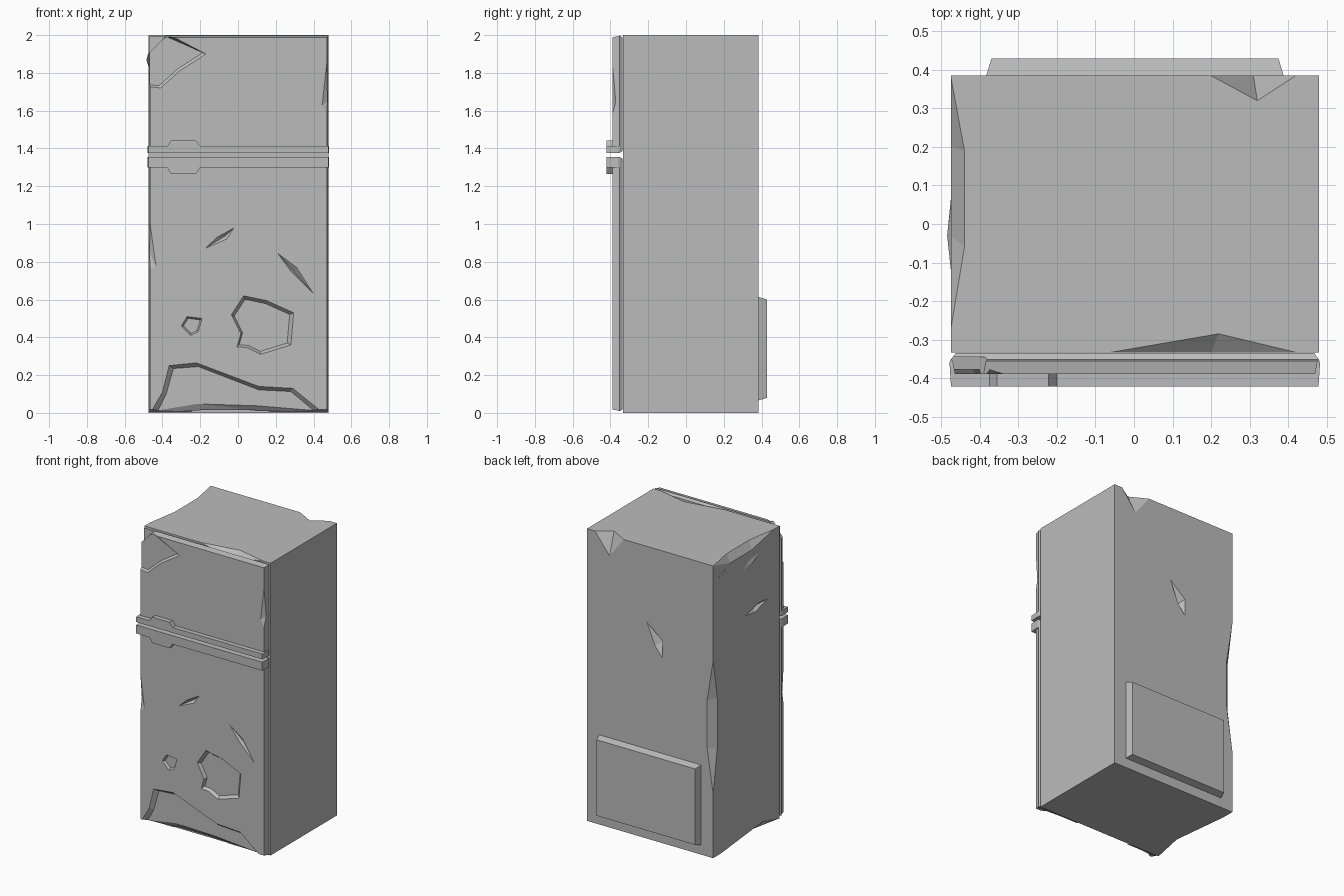
import bpy
import bmesh

default_cube = bpy.data.objects.get("Cube")
if default_cube:
    bpy.data.objects.remove(default_cube, do_unlink=True)

grey = bpy.data.materials.new("worn grey metal")
grey.use_nodes = True
grey.diffuse_color = (0.5, 0.5, 0.5, 1)
grey.node_tree.nodes["Principled BSDF"].inputs["Base Color"].default_value = (0.5, 0.5, 0.5, 1)


def finish(bm, name):
    """Turn a bmesh into a grey object."""
    bmesh.ops.recalc_face_normals(bm, faces=bm.faces)
    mesh = bpy.data.meshes.new(name)
    bm.to_mesh(mesh)
    bm.free()
    mesh.materials.append(grey)
    obj = bpy.data.objects.new(name, mesh)
    bpy.context.scene.collection.objects.link(obj)
    return obj


def hull(name, points):
    """Convex solid around a few points."""
    bm = bmesh.new()
    for p in points:
        bm.verts.new(p)
    result = bmesh.ops.convex_hull(bm, input=bm.verts)
    loose = [g for g in result["geom_interior"] if isinstance(g, bmesh.types.BMVert)]
    bmesh.ops.delete(bm, geom=loose, context="VERTS")
    return finish(bm, name)


def loft(name, rings):
    """Closed solid through rings, each a (y, outline in x and z) pair."""
    bm = bmesh.new()
    loops = [[bm.verts.new((x, y, z)) for x, z in outline] for y, outline in rings]
    for a, b in zip(loops, loops[1:]):
        for i in range(len(a)):
            j = (i + 1) % len(a)
            bm.faces.new((a[i], a[j], b[j], b[i]))
    bm.faces.new(loops[0])
    bm.faces.new(loops[-1])
    return finish(bm, name)


def rect(left, right, bottom, top, inset=0):
    return [(left + inset, bottom + inset), (right - inset, bottom + inset),
            (right - inset, top - inset), (left + inset, top - inset)]


def shrink(outline, factor):
    cx = sum(p[0] for p in outline) / len(outline)
    cz = sum(p[1] for p in outline) / len(outline)
    return [(cx + (x - cx) * factor, cz + (z - cz) * factor) for x, z in outline]


def crater(outer, inner, depth):
    return loft("crater_cutter", [(FACE - 0.1, outer), (FACE, outer), (FACE + depth, inner)])


def slit(outline, deepest):
    """Kite-shaped dent in a door front; the last point gives its depth."""
    points = [(x, FACE, z) for x, z in outline]
    x, z = outline[0]
    mid = shrink(outline, 0)[0]
    return hull("slit_cutter", points + [deepest, (mid[0], FACE - 0.3, mid[1])])


def carve(obj, cutters):
    """Subtract the cutters for good and remove them."""
    for cutter in cutters:
        cutter.hide_render = True
        mod = obj.modifiers.new("dent", "BOOLEAN")
        mod.operation = "DIFFERENCE"
        mod.solver = "EXACT"
        mod.object = cutter
    bpy.context.view_layer.update()
    graph = bpy.context.evaluated_depsgraph_get()
    carved = bpy.data.meshes.new_from_object(obj.evaluated_get(graph))
    obj.modifiers.clear()
    obj.data = carved
    for cutter in cutters:
        bpy.data.objects.remove(cutter, do_unlink=True)


LEFT, RIGHT = -.475, .48
FRONT, BACK, TOP = -.333, .385, 2
FACE = -.39

# Cabinet
cabinet = loft("cabinet", [(FRONT, rect(LEFT, RIGHT, 0, TOP)), (BACK, rect(LEFT, RIGHT, 0, TOP))])
carve(cabinet, [
    # notch in the rear top edge
    hull("rear_notch", [(.42, BACK, TOP), (.2, BACK, TOP), (.32, .32, TOP),
                        (.31, BACK, 1.86), (.31, BACK + .2, TOP + .2)]),
    # dip in the front top edge
    hull("front_dip", [(-.06, FRONT, TOP), (.42, FRONT, TOP), (.22, -.285, TOP),
                       (.2, FRONT, 1.96), (.2, FRONT - .2, TOP + .2)]),
    # crushed top edge on one side
    hull("side_crush", [(LEFT, .38, TOP), (-.44, .19, TOP), (-.44, -.06, TOP), (LEFT, -.27, TOP),
                        (LEFT, .2, 1.95), (LEFT, -.03, 1.95), (LEFT - .2, .05, TOP + .2)]),
    # chipped rear corner
    hull("corner_chip", [(LEFT, BACK, 1.35), (LEFT, BACK, .44), (-.43, BACK, 1.07), (-.43, BACK, .74),
                         (LEFT, .34, 1.08), (LEFT, .34, .74), (LEFT - .2, BACK + .2, .9)]),
    # gouge in the back
    hull("back_gouge", [(.025, BACK, 1.48), (-.09, BACK, 1.385), (-.09, BACK, 1.27), (-.035, BACK, 1.335),
                        (-.065, .345, 1.36), (-.05, BACK + .3, 1.37)]),
    # bent bottom edge
    hull("bottom_bend", [(LEFT, .3, 0), (LEFT, -.32, 0), (LEFT, -.15, .045), (LEFT, .05, .025),
                         (-.43, -.1, 0), (LEFT - .2, -.05, -.2)]),
    # slit in the side
    hull("side_slit", [(LEFT, .03, 1.525), (LEFT, -.2, 1.55), (LEFT, -.1, 1.56), (LEFT, -.07, 1.51),
                       (-.45, -.08, 1.54), (LEFT - .3, -.08, 1.54)]),
    # small nick in the side
    hull("side_nick", [(LEFT, .33, 1.9), (LEFT, .25, 1.93), (LEFT, .29, 1.9),
                       (-.46, .29, 1.915), (LEFT - .3, .29, 1.91)]),
])

# Torn metal on the side
hull("side_flap", [(-.47, .118, 1.82), (-.47, .08, 1.86), (-.47, -.01, 1.9), (-.47, -.17, 1.92),
                   (-.47, -.03, 1.83), (-.485, -.03, 1.87)])

# Rear cover
loft("rear_cover", [(BACK - .005, rect(-.385, .39, .065, .615)),
                    (.43, rect(-.385, .39, .065, .615, .015))])


def door(name, bottom, top):
    """Slab with narrow bevels at the back and front."""
    return loft(name, [(y, rect(LEFT, RIGHT, bottom, top, inset)) for y, inset in
                       ((FRONT - .002, .012), (-.352, 0), (-.358, .004), (FACE, .01))])


# Freezer door with crumpled corner
freezer_door = door("freezer_door", 1.376, 1.998)
crease = [(-.49, 1.73), (-.41, 1.72), (-.31, 1.81), (-.17, 1.9)]
carve(freezer_door, [
    hull("corner_cut", [(x, y, z) for y in (FACE - .1, -.345)
                        for x, z in ((-.5, 1.88), (-.455, 1.92), (-.36, 2.02), (-.5, 2.02))]),
    loft("crease_cutter", [
        (FACE - .1, crease + [(-.36, 2.0), (-.49, 1.92)]),
        (FACE, crease + [(-.36, 2.0), (-.49, 1.92)]),
        (FACE + .012, [(x - .008, z + .012) for x, z in crease] + [(-.375, 1.99), (-.49, 1.93)])]),
    hull("edge_dent", [(.47, FACE, 1.85), (.47, FACE, 1.58), (.445, FACE, 1.63), (.476, -.37, 1.65),
                       (.53, FACE - .1, 1.7)]),
])

# Main door with craters, slits and a crushed bottom
main_door = door("main_door", .008, 1.356)
big = [(.03, .62), (-.035, .52), (.015, .42), (-.005, .35), (.05, .345), (.12, .31),
       (.28, .36), (.295, .53), (.15, .595)]
small = [(-.27, .51), (-.3, .46), (-.25, .41), (-.21, .43), (-.19, .5)]
crush = [(-.475, -.02), (-.4, .11), (-.365, .25), (-.22, .265), (.11, .14), (.29, .13), (.475, -.02)]
crush_floor = [(-.44, -.02), (-.38, .1), (-.342, .235), (-.21, .245), (.11, .122), (.28, .113), (.44, -.02)]
carve(main_door, [
    crater(big, shrink(big, .89), .022),
    crater(small, shrink(small, .8), .015),
    crater(crush, crush_floor, .024),
    hull("bottom_curl", [(-.46, -.368, .01), (.46, -.368, .01), (-.22, -.368, .05), (.1, -.368, .04),
                         (-.2, -.342, .012), (.1, -.342, .012), (0, -.5, -.1)]),
    slit([(-.175, .87), (-.11, .93), (-.02, .98), (-.06, .92)], (-.07, FACE + .02, .935)),
    slit([(.21, .845), (.31, .77), (.4, .63), (.28, .75)], (.3, FACE + .025, .745)),
    hull("edge_dent", [(-.465, FACE, 1.0), (-.465, FACE, .76), (-.435, FACE, .78), (-.471, -.37, .85),
                       (-.53, FACE - .1, .87)]),
])


def handle(name, inner, outer, grip):
    """Full-width rail with a raised grip; works up or down."""
    def outline(inset):
        return [(LEFT - .004 + inset, inner), (RIGHT + .003 - inset, inner),
                (RIGHT + .003 - inset, outer), (-.2, outer), (-.222, grip),
                (-.355, grip), (-.375, outer), (LEFT - .004 + inset, outer)]
    loft(name, [(-.35, outline(.004)), (-.36, outline(0)), (-.422, outline(.004))])


# Handles either side of the gap
handle("freezer_handle", 1.376, 1.412, 1.442)
handle("main_handle", 1.356, 1.298, 1.265)
